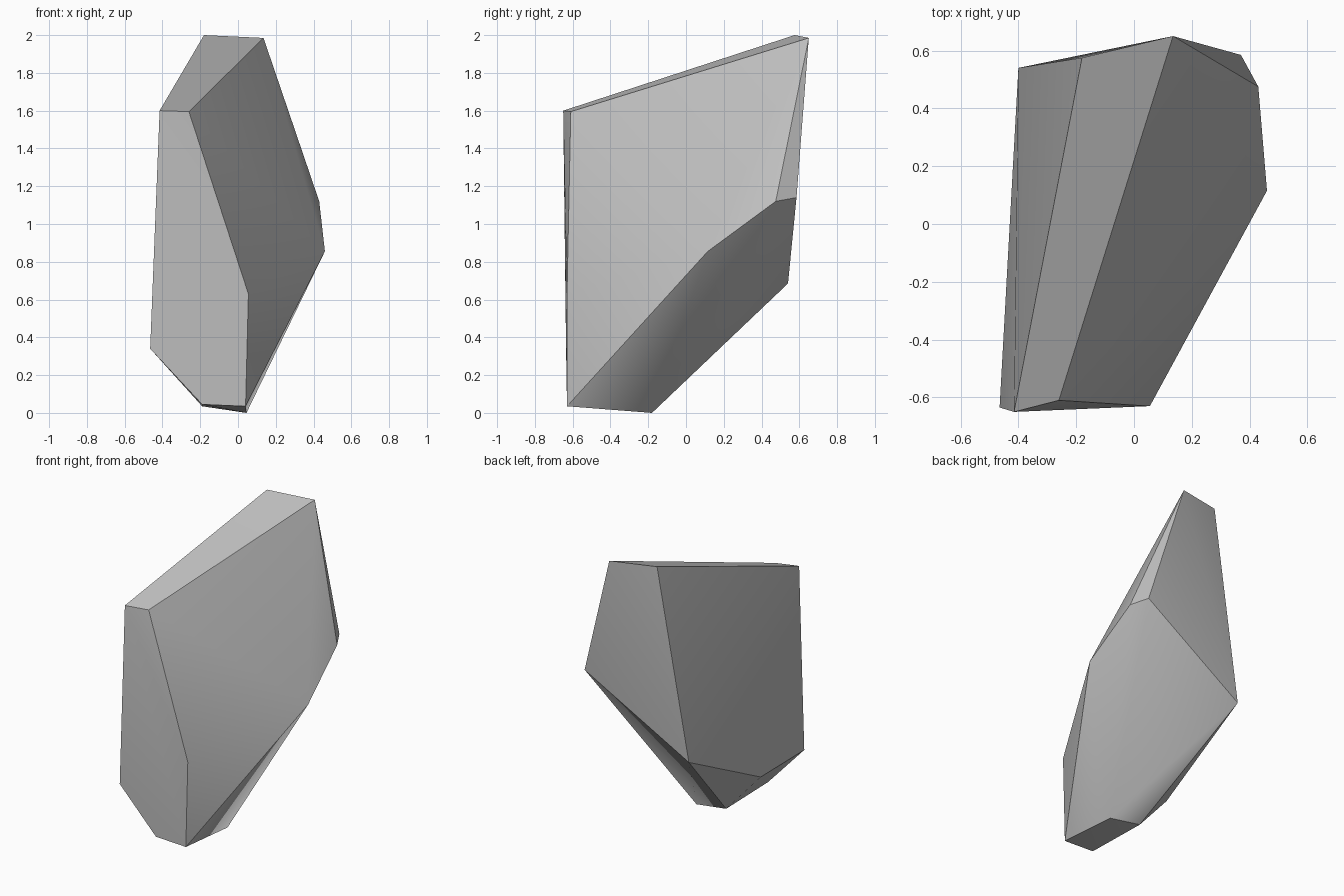
import bpy
import bmesh
import math

# Remove the default object
default = bpy.data.objects.get("Cube")
if default:
    bpy.data.objects.remove(default, do_unlink=True)


def make_material(name, colour):
    material = bpy.data.materials.new(name)
    material.use_nodes = True
    material.diffuse_color = colour
    material.node_tree.nodes["Principled BSDF"].inputs["Base Color"].default_value = colour
    return material


def make_hull(name, corners, material):
    """Wrap a convex faceted skin around a set of corner points."""
    mesh = bpy.data.meshes.new(name)
    bm = bmesh.new()
    for corner in corners:
        bm.verts.new(corner)
    hull = bmesh.ops.convex_hull(bm, input=bm.verts[:])
    unused = [v for v in hull["geom_interior"] if isinstance(v, bmesh.types.BMVert)]
    bmesh.ops.delete(bm, geom=unused, context="VERTS")
    bmesh.ops.recalc_face_normals(bm, faces=bm.faces[:])
    bm.to_mesh(mesh)
    bm.free()
    mesh.materials.append(material)
    obj = bpy.data.objects.new(name, mesh)
    bpy.context.scene.collection.objects.link(obj)
    return obj


# Corners of the rock, grouped by region
top_ridge = [(-0.415, -0.65, 1.6), (-0.26, -0.61, 1.595),
             (-0.18, 0.575, 2), (0.135, 0.65, 1.985)]
left_bulge = [(0.43, 0.475, 1.12), (0.46, 0.115, 0.855), (0.37, 0.585, 1.14)]
front_edge = [(0.055, -0.63, 0.63), (-0.465, -0.635, 0.34)]
right_side = [(-0.4, 0.54, 0.685), (-0.435, -0.2, 0.31)]
base = [(0.04, -0.63, 0.035), (0.045, -0.18, 0),
        (-0.19, -0.17, 0.035), (-0.19, -0.63, 0.045)]

stone_grey = make_material("stone grey", (0.52, 0.52, 0.52, 1))
rock = make_hull("rock", top_ridge + left_bulge + front_edge + right_side + base, stone_grey)

# Soften shallow facets, keep the main ridges sharp
bpy.ops.object.select_all(action="DESELECT")
rock.select_set(True)
bpy.context.view_layer.objects.active = rock
bpy.ops.object.shade_smooth_by_angle(angle=math.radians(30))
